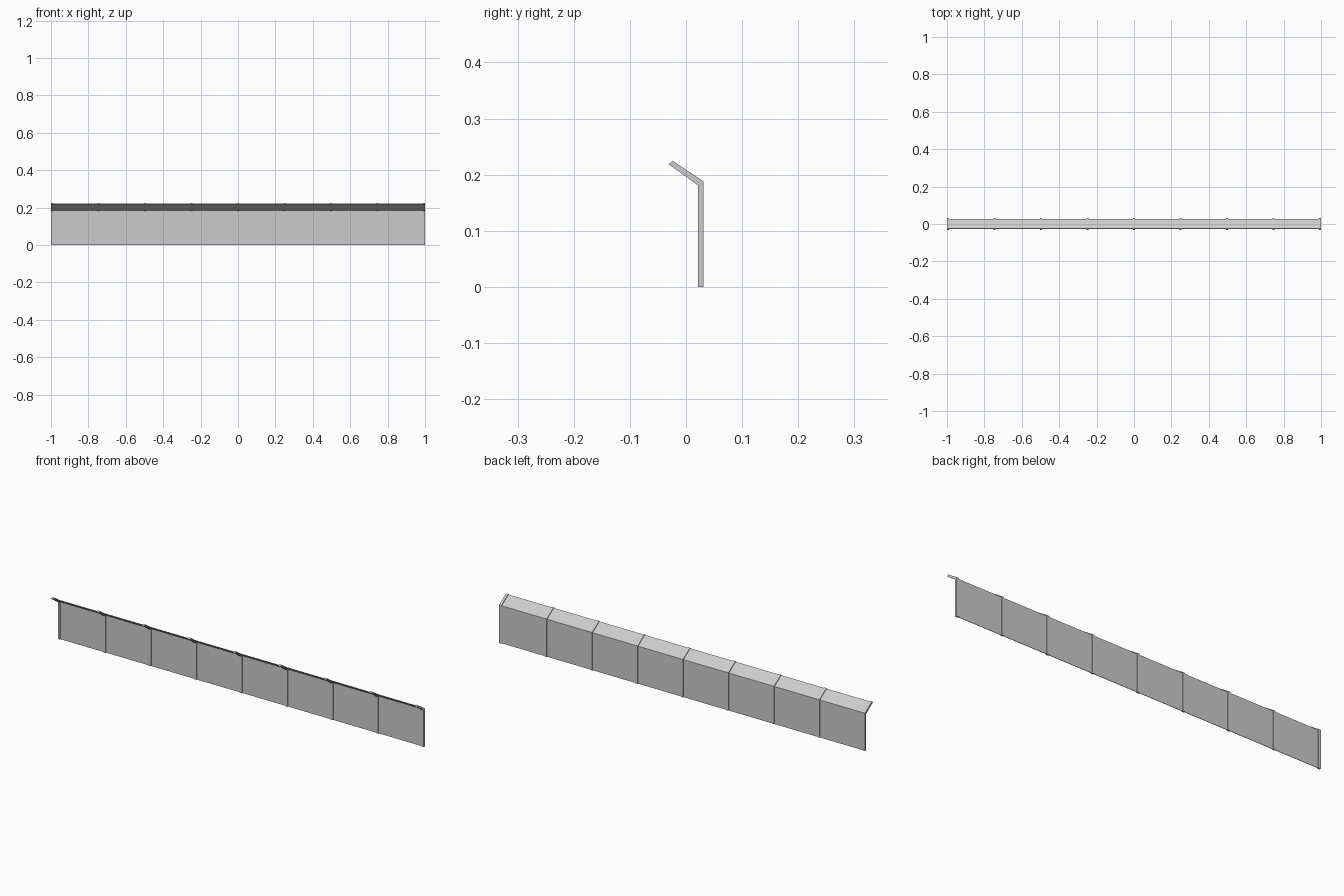
import bpy, bmesh

if "Cube" in bpy.data.objects:
    bpy.data.objects.remove(bpy.data.objects["Cube"])

N_POSTS = 9
POST_W = 0.012
FIRST_X = -1 + POST_W / 2
STEP = -2 * FIRST_X / (N_POSTS - 1)

# side profiles in (y, z): lower inside, bend inside, tip, then back outside
POST = [(0.0215, 0), (0.0215, 0.181), (-0.031, 0.2185),
        (-0.0235, 0.2245), (0.031, 0.188), (0.031, 0)]
PANEL = [(0.0255, 0), (0.0255, 0.184), (-0.026, 0.2195),
         (-0.0247, 0.2213), (0.0277, 0.1855), (0.0277, 0)]


def extrude_profile(name, profile, x0, x1):
    bm = bmesh.new()
    a = [bm.verts.new((x0, y, z)) for y, z in profile]
    b = [bm.verts.new((x1, y, z)) for y, z in profile]
    n = len(profile)
    # end caps split at the bend
    for v in (a, b):
        bm.faces.new((v[0], v[1], v[4], v[5]))
        bm.faces.new((v[1], v[2], v[3], v[4]))
    for i in range(n):
        j = (i + 1) % n
        bm.faces.new((a[i], a[j], b[j], b[i]))
    bmesh.ops.recalc_face_normals(bm, faces=bm.faces)
    mesh = bpy.data.meshes.new(name)
    bm.to_mesh(mesh)
    bm.free()
    obj = bpy.data.objects.new(name, mesh)
    bpy.context.collection.objects.link(obj)
    return obj


# bent posts
for i in range(N_POSTS):
    x = FIRST_X + i * STEP
    extrude_profile(f"post_{i + 1}", POST, x - POST_W / 2, x + POST_W / 2)

# thin bent panels between the posts
for i in range(N_POSTS - 1):
    x = FIRST_X + i * STEP
    extrude_profile(f"panel_{i + 1}", PANEL, x + POST_W / 2, x + STEP - POST_W / 2)
